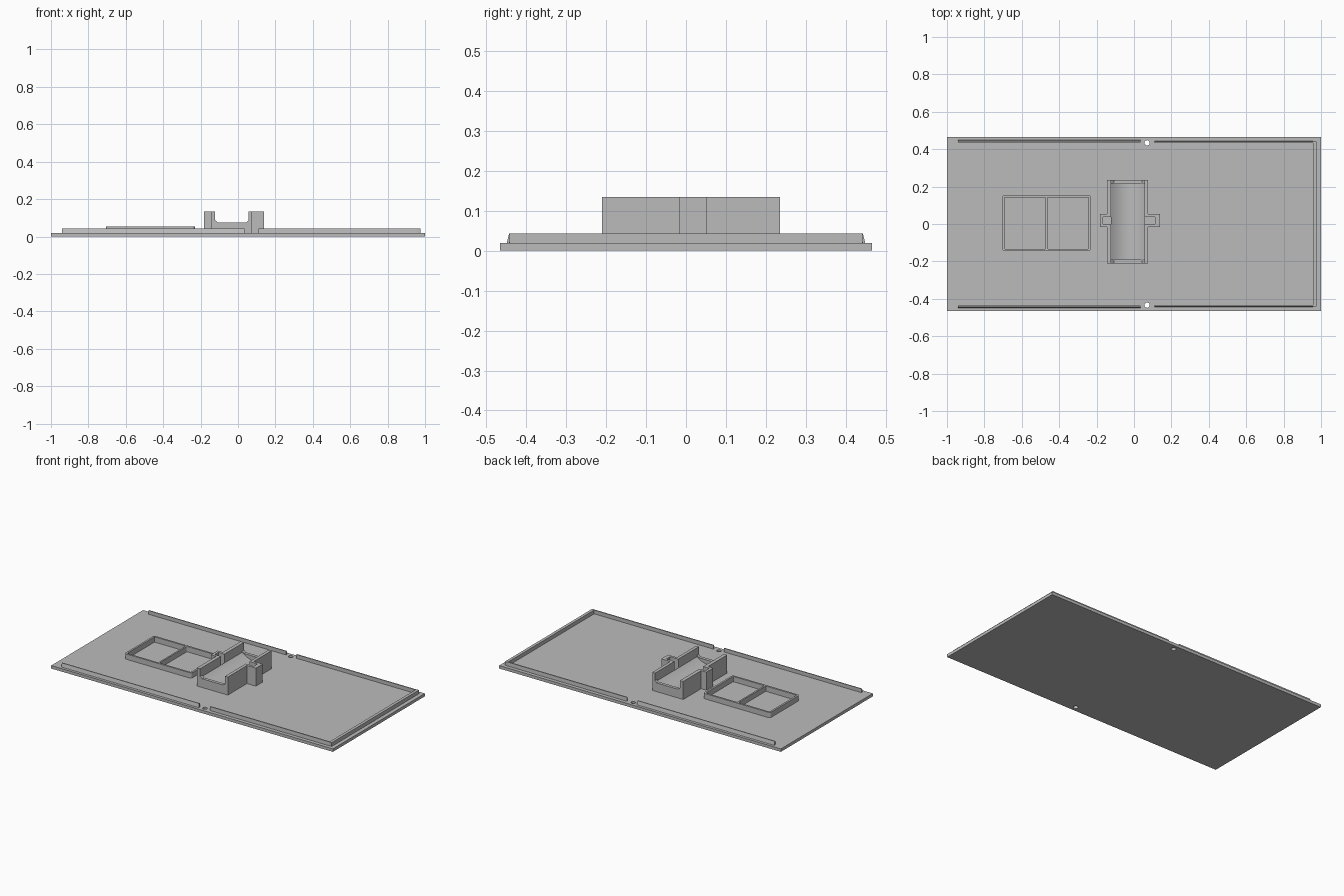
import bpy, bmesh, math
from mathutils import Vector

cube = bpy.data.objects.get("Cube")
if cube:
    bpy.data.objects.remove(cube, do_unlink=True)

grey = bpy.data.materials.new("plain_grey")
grey.use_nodes = True
GREY = (0.5, 0.5, 0.5, 1)
grey.diffuse_color = GREY
grey.node_tree.nodes["Principled BSDF"].inputs["Base Color"].default_value = GREY

BASE = 0.019       # top of the plate
LIP = 0.043        # top of the rails
TOP = 0.135        # top of the cradle


def prism(name, points, axis, lo, hi):
    """Extrude a flat outline along an axis from lo to hi."""
    place = {"x": lambda a, b, c: (c, a, b),
             "y": lambda a, b, c: (a, c, b),
             "z": lambda a, b, c: (a, b, c)}[axis]
    shift = Vector(place(0, 0, hi - lo))
    bm = bmesh.new()
    face = bm.faces.new([bm.verts.new(place(a, b, lo)) for a, b in points])
    new = bmesh.ops.extrude_face_region(bm, geom=[face])["geom"]
    bmesh.ops.translate(bm, vec=shift,
                        verts=[v for v in new if isinstance(v, bmesh.types.BMVert)])
    bmesh.ops.recalc_face_normals(bm, faces=bm.faces)
    mesh = bpy.data.meshes.new(name)
    bm.to_mesh(mesh)
    bm.free()
    mesh.materials.append(grey)
    obj = bpy.data.objects.new(name, mesh)
    bpy.context.collection.objects.link(obj)
    return obj


def box(name, x0, x1, y0, y1, z0, z1):
    return prism(name, [(x0, y0), (x1, y0), (x1, y1), (x0, y1)], "z", z0, z1)


def circle(x, y, r, n=24):
    return [(x + r * math.cos(math.tau * i / n), y + r * math.sin(math.tau * i / n))
            for i in range(n)]


def rounded(x0, x1, y0, y1, r, steps=4):
    """Outline of a rectangle with round corners."""
    out = []
    corners = [(x1 - r, y1 - r), (x0 + r, y1 - r), (x0 + r, y0 + r), (x1 - r, y0 + r)]
    for k, (cx, cy) in enumerate(corners):
        for i in range(steps + 1):
            a = math.pi / 2 * (k + i / steps)
            out.append((cx + r * math.cos(a), cy + r * math.sin(a)))
    return out


def cut(target, cutter):
    mod = target.modifiers.new("cut", "BOOLEAN")
    mod.operation = "DIFFERENCE"
    mod.solver = "EXACT"
    mod.object = cutter
    bpy.context.view_layer.objects.active = target
    bpy.ops.object.modifier_apply(modifier=mod.name)
    bpy.data.objects.remove(cutter, do_unlink=True)


# Base plate with two screw holes
plate = box("base_plate", -1, 1, -0.466, 0.466, 0, BASE)
for s in (-1, 1):
    cut(plate, prism("hole_cutter", circle(0.07, s * 0.434, 0.014), "z", -0.1, 0.1))

# Rails along the edges, leaning slightly on the outside
for s, side in ((-1, "front"), (1, "back")):
    thick = [(s * 0.437, BASE), (s * 0.449, BASE), (s * 0.443, LIP), (s * 0.437, LIP)]
    prism(side + "_right_rail", thick, "x", -0.94, 0.035)
    thin = [(s * 0.434, BASE), (s * 0.443, BASE), (s * 0.441, LIP), (s * 0.434, LIP)]
    prism(side + "_left_rail", thin, "x", 0.11, 0.956)
box("end_rail", 0.956, 0.975, -0.442, 0.442, BASE, LIP)

# Two-cell frame
frame = prism("cell_frame", rounded(-0.705, -0.23, -0.145, 0.155, 0.015), "z", BASE, 0.053)
for x0, x1 in ((-0.693, -0.473), (-0.463, -0.242)):
    cut(frame, prism("cell_cutter", rounded(x0, x1, -0.133, 0.143, 0.005), "z", -0.1, 0.1))

# Cradle side walls, each with a slotted post at the middle
Y0, Y1 = -0.21, 0.235


def cradle_wall(name, inner, outer, slot, post):
    prism(name, [(inner, Y0), (inner, 0), (slot, 0), (slot, 0.037), (inner, 0.037),
                 (inner, Y1), (outer, Y1), (outer, 0.053), (post, 0.053),
                 (post, -0.016), (outer, -0.016), (outer, Y0)], "z", BASE, TOP)


IN_R, IN_L = -0.122, 0.055
cradle_wall("cradle_right_wall", IN_R, -0.145, -0.165, -0.182)
cradle_wall("cradle_left_wall", IN_L, 0.075, 0.113, 0.138)

# Hollow cradle floor
N = 16
arc = []
for i in range(N + 1):
    t = 2 * i / N - 1
    arc.append((IN_R + (IN_L - IN_R) * (t + 1) / 2, 0.045 + 0.033 * t * t))
floor = prism("cradle_floor", [(IN_R, BASE)] + arc + [(IN_L, BASE)], "y", Y0 + 0.02, Y1 - 0.02)
bpy.ops.object.select_all(action="DESELECT")
floor.select_set(True)
bpy.context.view_layer.objects.active = floor
bpy.ops.object.shade_smooth_by_angle(angle=math.radians(30))

# Low cradle end walls with sloped corners
sill = [(IN_R, BASE), (IN_R, 0.087), (IN_R + 0.015, 0.075),
        (IN_L - 0.012, 0.075), (IN_L, 0.087), (IN_L, BASE)]
prism("cradle_front_sill", sill, "y", Y0, Y0 + 0.02)
prism("cradle_back_sill", sill, "y", Y1 - 0.02, Y1)
